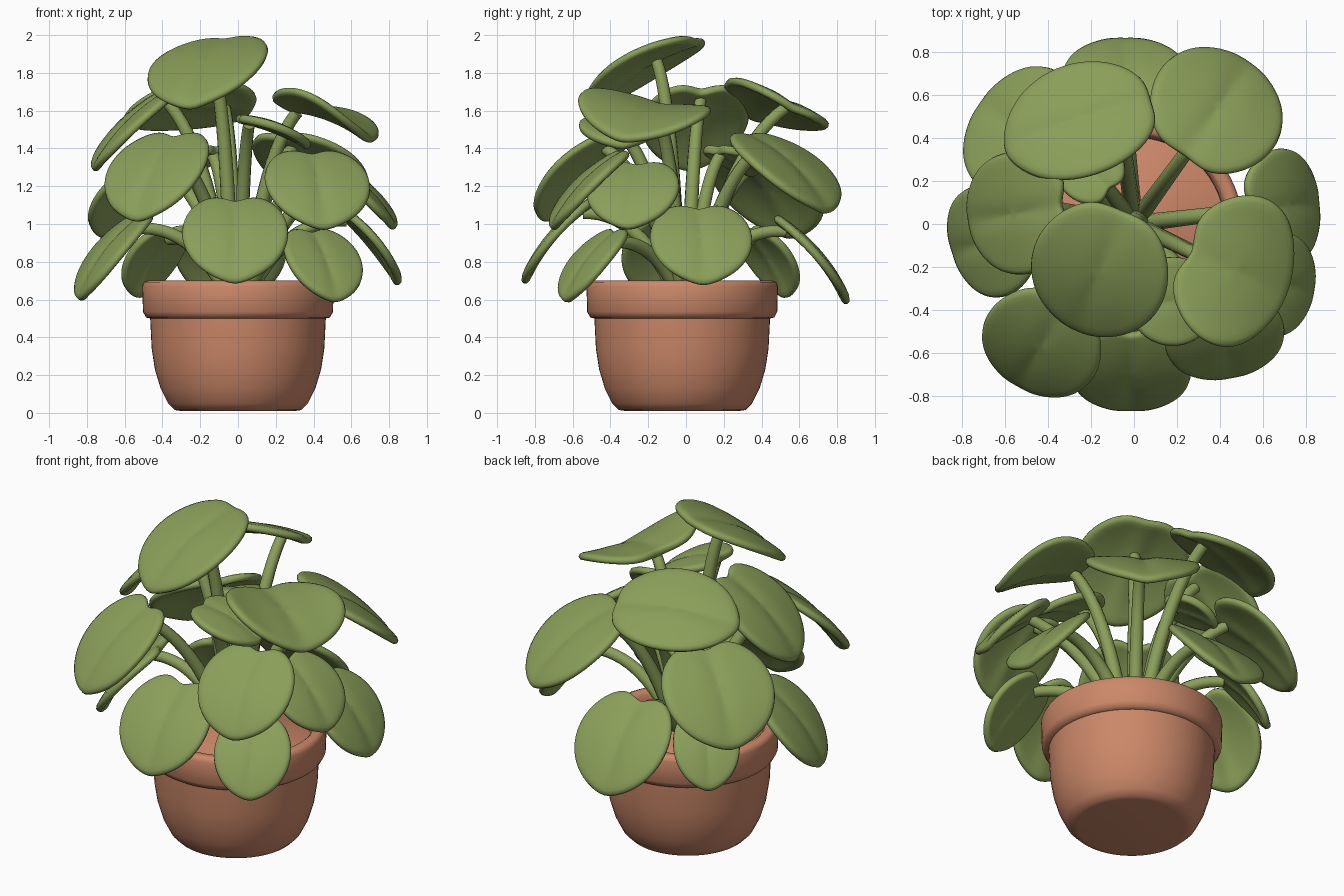
import bpy, bmesh, math
from mathutils import Vector

cube = bpy.data.objects.get("Cube")
if cube:
    bpy.data.objects.remove(cube, do_unlink=True)


def material(name, rgb):
    m = bpy.data.materials.new(name)
    m.use_nodes = True
    m.diffuse_color = (*rgb, 1)
    m.node_tree.nodes["Principled BSDF"].inputs["Base Color"].default_value = (*rgb, 1)
    return m


green = material("leaf green", (0.255, 0.345, 0.1))
clay = material("terracotta", (0.6, 0.245, 0.14))


def mesh_object(name, bm, mat):
    bmesh.ops.recalc_face_normals(bm, faces=bm.faces)
    mesh = bpy.data.meshes.new(name)
    bm.to_mesh(mesh)
    bm.free()
    mesh.materials.append(mat)
    for face in mesh.polygons:
        face.use_smooth = True
    ob = bpy.data.objects.new(name, mesh)
    bpy.context.collection.objects.link(ob)
    return ob


def lathe(name, profile, mat, centre):
    """Spin a radius/height profile about the vertical axis."""
    bm = bmesh.new()
    verts = [bm.verts.new((r, 0, z)) for r, z in profile]
    edges = [bm.edges.new(pair) for pair in zip(verts, verts[1:])]
    bmesh.ops.spin(bm, geom=verts + edges, cent=(0, 0, 0), axis=(0, 0, 1),
                   angle=math.tau, steps=64, use_merge=True)
    bmesh.ops.remove_doubles(bm, verts=bm.verts, dist=0.0005)
    ob = mesh_object(name, bm, mat)
    ob.location = centre
    bpy.context.view_layer.objects.active = ob
    ob.select_set(True)
    bpy.ops.object.shade_smooth_by_angle(angle=math.radians(50))
    ob.select_set(False)
    return ob


# Pot with a thick rolled rim, and the mounded soil inside it
POT = (0, -0.02, 0)
lathe("pot", [(0, 0.015), (0.3, 0.01), (0.335, 0.015), (0.37, 0.05), (0.41, 0.13),
              (0.44, 0.23), (0.457, 0.34), (0.465, 0.5), (0.487, 0.505), (0.503, 0.535),
              (0.507, 0.67), (0.498, 0.692), (0.48, 0.7), (0.45, 0.698), (0.435, 0.685),
              (0.425, 0.64), (0.42, 0.56)], clay, POT)
lathe("soil", [(0.425, 0.6), (0.3, 0.64), (0.12, 0.69), (0, 0.71)], clay, POT)


def blade_height(u, v, fold):
    """Drooping blade with a shallow central crease and optional raised sides."""
    return (0.06 - 0.17 * u * u + (fold - 0.05) * v * v
            - 0.04 * math.exp(-(v / 0.16) ** 2))


def leaf(name, centre, half_len, half_wid, slope,
         tip_angle=None, fold=0, joint=-0.55, notch=0.27):
    """Round leaf notched at one end; returns the point where its stalk joins."""
    gx, gy = slope
    if tip_angle is None:
        tip_angle = math.atan2(-gy, -gx)
    else:
        tip_angle = math.radians(tip_angle)
    tx, ty = math.cos(tip_angle), math.sin(tip_angle)
    normal = Vector((-gx, -gy, 1)).normalized()
    along = Vector((tx, ty, gx * tx + gy * ty)).normalized()
    across = normal.cross(along)

    def place(u, v, lift=0):
        return (Vector(centre) + along * u * half_len + across * v * half_wid
                + normal * (blade_height(u, v, fold) * half_len + lift))

    bm = bmesh.new()
    steps, rings = 32, 6
    hub = bm.verts.new(place(0, 0))
    previous = None
    for k in range(1, rings + 1):
        ring = []
        for i in range(steps):
            a = math.tau * i / steps
            dent = notch * math.exp(-((a - math.pi) / 0.3) ** 2)
            off_tip = min(a, math.tau - a)
            tip = 0.04 * math.exp(-(off_tip / 0.3) ** 2)
            r = (1 - dent * (k / rings) ** 2 + tip) * k / rings
            ring.append(bm.verts.new(place(r * math.cos(a), r * math.sin(a))))
        for i in range(steps):
            j = (i + 1) % steps
            if previous:
                bm.faces.new((previous[i], ring[i], ring[j], previous[j]))
            else:
                bm.faces.new((hub, ring[i], ring[j]))
        previous = ring
    ob = mesh_object(name, bm, green)
    solid = ob.modifiers.new("thickness", "SOLIDIFY")
    solid.thickness = 0.046
    solid.offset = 0
    smooth = ob.modifiers.new("soften", "SUBSURF")
    smooth.levels = smooth.render_levels = 1
    return place(joint, 0, -0.02)


# Leaves: centre, half length, half width, uphill slope
LEAVES = {
    "top_leaf": ((-.16, -.22, 1.84), .36, .33, (.28, .51)),
    "upper_back_leaf": ((-.25, .48, 1.63), .37, .295, (.2, -.45)),
    "upper_left_leaf": ((.46, -.22, 1.57), .29, .37, (-.36, -.02)),
    "small_upper_leaf": ((.18, -.36, 1.51), .22, .21, (-.35, -.04)),
    "back_left_leaf": ((.385, .535, 1.31), .35, .325, (-.42, -.6)),
    "upper_right_leaf": ((-.54, .05, 1.55), .34, .29, (.88, .15)),
    "back_right_leaf": ((-.52, .43, 1.19), .34, .33, (.72, -.5)),
    "front_right_leaf": ((-.43, -.56, 1.29), .34, .29, (.47, .84)),
    "low_right_leaf": ((-.67, -.08, .865), .31, .27, (1.1, .35)),
    "low_front_leaf": ((-.015, -.68, .95), .31, .285, (0, 1.1)),
    "front_left_leaf": ((.42, -.52, 1.215), .3, .285, (-.18, .95)),
    "low_front_left_leaf": ((.45, -.5, .81), .26, .22, (-.5, 1)),
    "left_leaf": ((.66, -.28, 1.18), .26, .25, (-.9, .15)),
    "low_left_leaf": ((.695, .08, .92), .28, .275, (-1.15, -.1)),
    "low_back_leaf": ((-.04, .67, .85), .32, .3, (0, -1.1)),
    "low_back_right_leaf": ((-.44, .43, .83), .25, .19, (.8, -.9)),
    "small_inner_leaf": ((-.2, .25, 1.35), .17, .16, (.3, -.3)),
}
# Upper leaves whose lobes close over the stalk, or whose tip points sideways
SPECIAL = {
    "top_leaf": dict(tip_angle=250, joint=-0.2, notch=0.1),
    "upper_back_leaf": dict(tip_angle=198, joint=-0.5, notch=0.08),
    "upper_left_leaf": dict(tip_angle=-26, fold=0.25),
    "back_left_leaf": dict(notch=0.14),
}

# Stalks fan out of the soil, each arching up to its leaf
for name, spec in LEAVES.items():
    end = leaf(name, *spec, **SPECIAL.get(name, {}))
    curve = bpy.data.curves.new(name + "_stalk", "CURVE")
    curve.dimensions = "3D"
    curve.bevel_depth = 0.037
    curve.bevel_resolution = 3
    curve.use_fill_caps = True
    flat = Vector((end.x, end.y, 0))
    start = flat.normalized() * 0.05 + Vector((0, 0, 0.62))
    mid = flat * 0.45
    mid.z = start.z + (end.z - start.z) * 0.8
    if end.z < 1.15:
        mid.z += 0.1
    spline = curve.splines.new("POLY")
    count = 14
    spline.points.add(count)
    for i, point in enumerate(spline.points):
        t = i / count
        p = start * (1 - t) ** 2 + mid * 2 * t * (1 - t) + end * t * t
        point.co = (*p, 1)
        point.radius = 1.1 - 0.25 * t
    spline.use_smooth = True
    curve.materials.append(green)
    stalk = bpy.data.objects.new(name + "_stalk", curve)
    bpy.context.collection.objects.link(stalk)
    bpy.ops.object.select_all(action="DESELECT")
    stalk.select_set(True)
    bpy.context.view_layer.objects.active = stalk
    bpy.ops.object.convert(target="MESH")
    stalk.select_set(False)

# Short central trunk where the stalks gather
lathe("trunk", [(0.075, 0.6), (0.065, 0.75), (0.05, 0.92), (0.025, 1), (0, 1.01)],
      green, (0, 0, 0))
